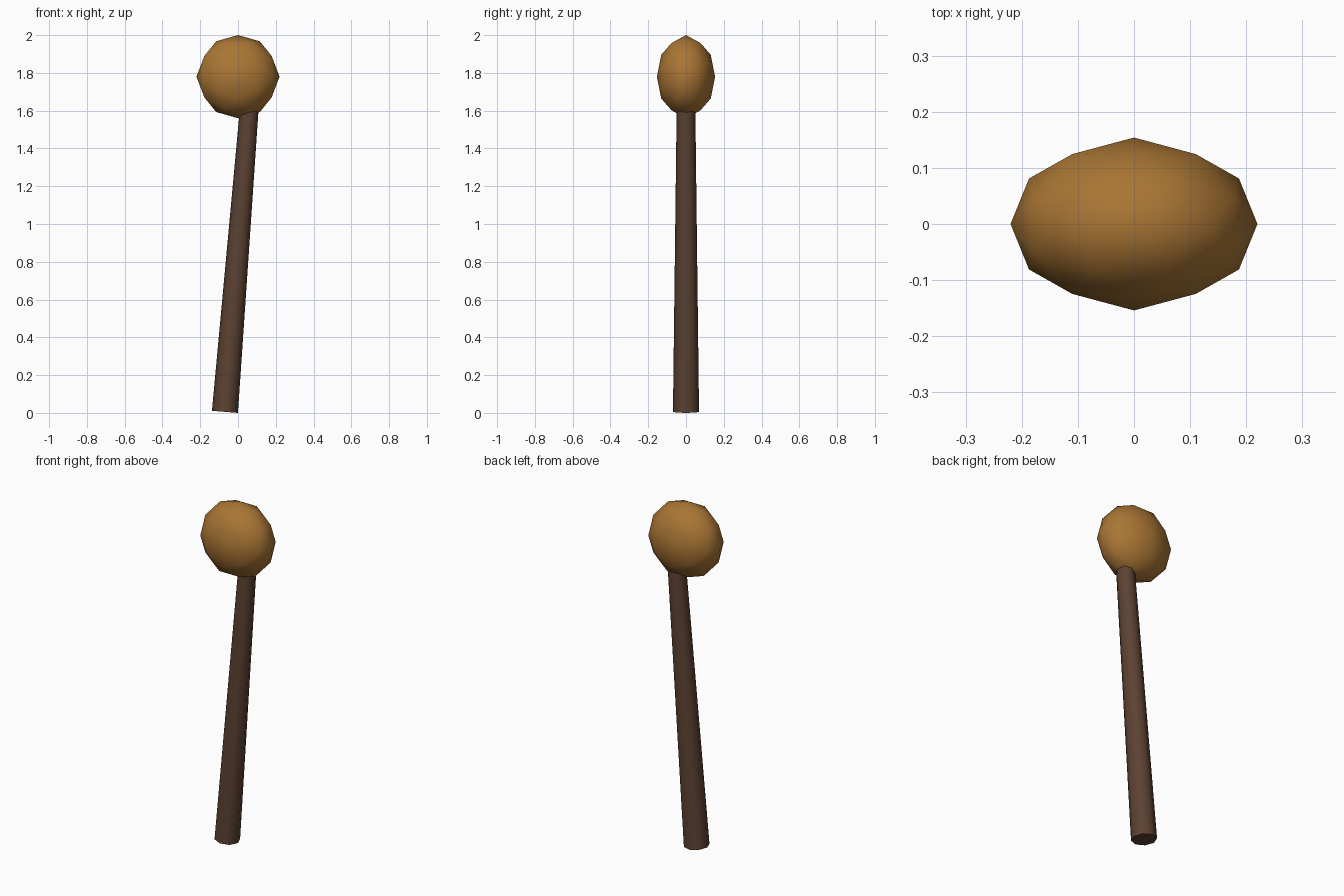
import bpy
import math
from mathutils import Matrix, Vector

if "Cube" in bpy.data.objects:
    bpy.data.objects.remove(bpy.data.objects["Cube"])


def finish(name, color, angle):
    obj = bpy.context.object
    obj.name = name
    mat = bpy.data.materials.new(name + "_material")
    mat.diffuse_color = (*color, 1)
    mat.use_nodes = True
    mat.node_tree.nodes["Principled BSDF"].inputs["Base Color"].default_value = mat.diffuse_color
    obj.data.materials.append(mat)
    bpy.ops.object.shade_smooth_by_angle(angle=math.radians(angle))
    return obj


# Head: low-poly ball turned so an edge lies on top, then flattened in y
bpy.ops.mesh.primitive_ico_sphere_add(subdivisions=2, radius=0.22)
head = finish("head", (0.40, 0.18, 0.035), 80)
turn = Matrix.Rotation(-math.atan(2) / 2, 4, 'Y')
flatten = Matrix.Diagonal((1, 0.7, 1, 1))
head.data.transform(Matrix.Translation((0, 0, 1.78)) @ flatten @ turn)

# Handle: tapered eight-sided shaft leaning to the right, ending inside the head
tilt, length, r_bottom, r_top = 0.08, 1.73, 0.069, 0.048
bpy.ops.mesh.primitive_cone_add(vertices=8, radius1=r_bottom, radius2=r_top, depth=length)
handle = finish("handle", (0.107, 0.054, 0.032), 60)
centre = Vector((0, 0, r_bottom * math.sin(tilt) + length / 2 * math.cos(tilt)))
handle.data.transform(Matrix.Translation(centre) @ Matrix.Rotation(tilt, 4, 'Y'))
